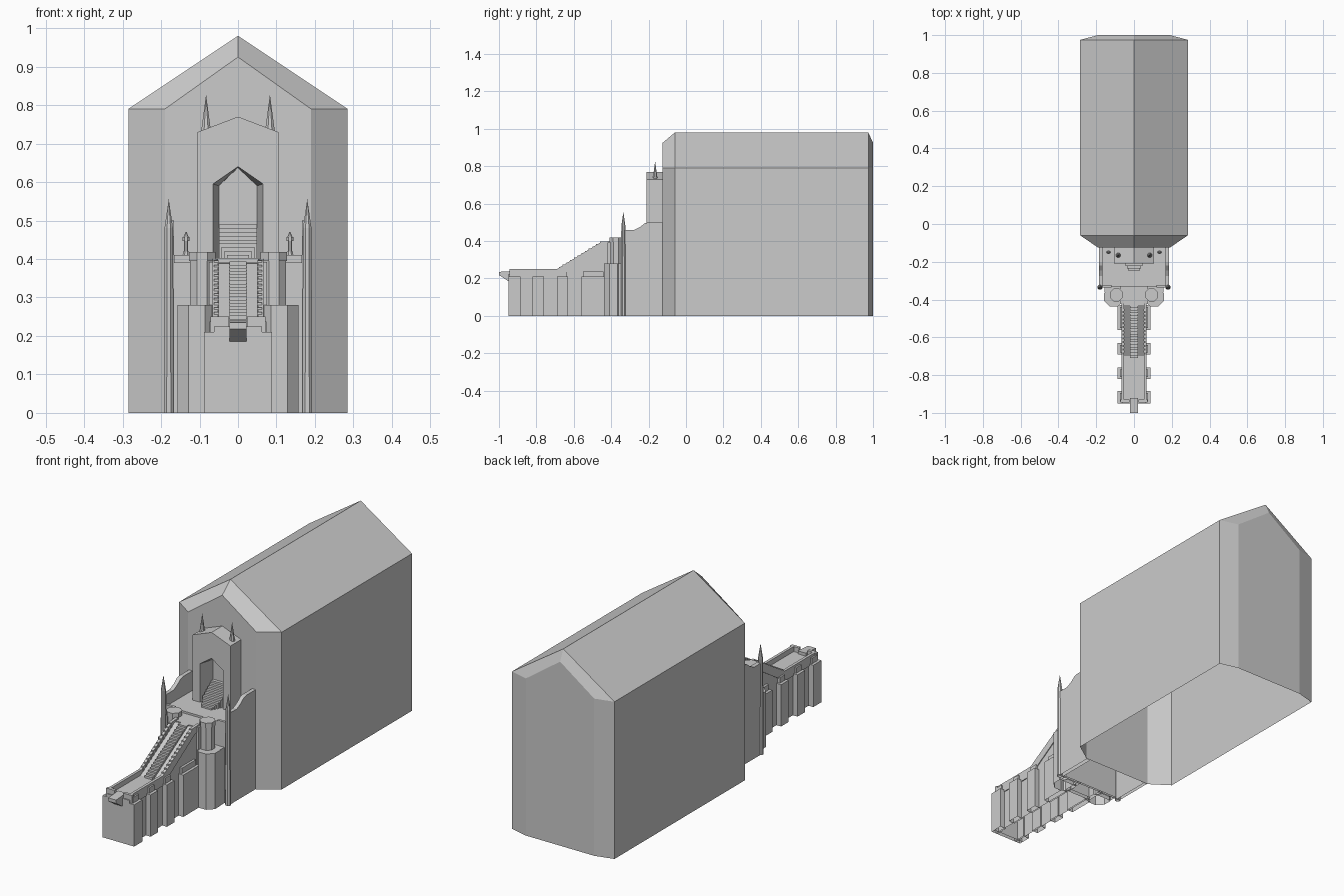
import bpy, bmesh, math
from mathutils import Matrix

cube = bpy.data.objects.get("Cube")
if cube:
    bpy.data.objects.remove(cube, do_unlink=True)

stone = bpy.data.materials.new("grey stone")
stone.use_nodes = True
GREY = (0.6, 0.6, 0.6, 1)
stone.diffuse_color = GREY
stone.node_tree.nodes["Principled BSDF"].inputs["Base Color"].default_value = GREY


def finish(name, bm):
    """Drop faces resting on the ground, fix normals and link the object."""
    ground = [f for f in bm.faces if all(v.co.z < 0.001 for v in f.verts)]
    bmesh.ops.delete(bm, geom=ground, context='FACES')
    bmesh.ops.recalc_face_normals(bm, faces=bm.faces[:])
    mesh = bpy.data.meshes.new(name)
    bm.to_mesh(mesh)
    bm.free()
    mesh.materials.append(stone)
    ob = bpy.data.objects.new(name, mesh)
    bpy.context.collection.objects.link(ob)
    return ob


def loft(name, loops, closed=True, caps=True):
    bm = bmesh.new()
    rings = [[bm.verts.new(p) for p in loop] for loop in loops]
    n = len(rings[0])
    for a, b in zip(rings, rings[1:]):
        for i in range(n if closed else n - 1):
            j = (i + 1) % n
            bm.faces.new((a[i], a[j], b[j], b[i]))
    if caps:
        bm.faces.new(rings[0])
        bm.faces.new(rings[-1])
    return finish(name, bm)


def along_x(name, yz, x0, x1):
    return loft(name, [[(x, y, z) for y, z in yz] for x in (x0, x1)])


def along_y(name, xz, y0, y1):
    return loft(name, [[(x, y, z) for x, z in xz] for y in (y0, y1)])


def box(name, x0, x1, y0, y1, z0, z1):
    return along_x(name, [(y0, z0), (y1, z0), (y1, z1), (y0, z1)], x0, x1)


def column(name, x, y, z0, z1, r0, r1, sides=8):
    bm = bmesh.new()
    bmesh.ops.create_cone(
        bm, cap_ends=True, segments=sides, radius1=r0, radius2=r1, depth=z1 - z0,
        matrix=Matrix.Translation((x, y, (z0 + z1) / 2)) @ Matrix.Rotation(math.pi / sides, 4, 'Z'))
    return finish(name, bm)


def mirrored(half):
    """Right-hand outline points followed by their mirror image."""
    return half + [(-x, z) for x, z in reversed(half) if x > 0]


# Great hall: gabled shell with chamfered ends, open underneath
wide = mirrored([(0.285, 0), (0.285, 0.79), (0, 0.98)])
narrow = mirrored([(0.19, 0), (0.19, 0.79), (0, 0.925)])
ends = [(narrow, -0.125), (wide, -0.06), (wide, 0.975), (narrow, 1.0)]
loft("great_hall", [[(x, y, z) for x, z in outline] for outline, y in ends],
     closed=False, caps=False)
front = mirrored([(0.165, 0), (0.19, 0), (0.19, 0.79), (0, 0.925)])
front += [(-0.165, 0.4), (0.165, 0.4)]
for name, outline, y in (("hall_front_wall", front, -0.125), ("hall_back_wall", narrow, 1.0)):
    loft(name, [[(x, y, z) for x, z in outline]], caps=False).data
    bm = bmesh.new()
    bm.faces.new([bm.verts.new((x, y, z)) for x, z in outline])
    bpy.data.objects.remove(bpy.data.objects[name], do_unlink=True)
    finish(name, bm)

# Gatehouse with a pointed, splayed portal
arch = mirrored([(0.065, 0.4), (0.065, 0.595), (0, 0.64)])
inner_arch = mirrored([(0.05, 0.4), (0.05, 0.59), (0, 0.637)])
gable = mirrored([(0.105, 0.4), (0.105, 0.73), (0, 0.77)])
along_y("gatehouse", gable + arch[::-1], -0.21, -0.125)
loft("portal_jamb", [[(x, -0.21, z) for x, z in arch],
                     [(x, -0.127, z) for x, z in inner_arch]], closed=False, caps=False)

# Portal steps, widening as they rise
for i in range(9):
    w = min(0.05, 0.028 + 0.008 * i)
    y = -0.25 + 0.0135 * i
    box("portal_step", -w, w, y, -0.126, 0.39, 0.41 + 0.01 * i)

# Terrace in front of the hall
box("terrace", -0.17, 0.17, -0.33, -0.125, 0, 0.402)
box("terrace_front", -0.075, 0.075, -0.42, -0.32, 0, 0.392)

# Bridge body with a sloped ramp
along_x("bridge", [(-0.95, 0), (-0.95, 0.225), (-0.7, 0.225), (-0.43, 0.388),
                   (-0.4, 0.388), (-0.4, 0)], -0.062, 0.062)
box("bridge_front", -0.085, 0.085, -0.95, -0.93, 0, 0.21)

# Central stair laid on the ramp
STEPS = 20
run, rise = 0.28 / STEPS, 0.165 / STEPS
stair = []
for i in range(STEPS):
    y, z = -0.71 + run * i, 0.228 + rise * i
    stair += [(y, z), (y, z + rise)]
stair += [(-0.42, 0.393), (-0.42, 0.36), (-0.69, 0.2), (-0.71, 0.2)]
along_x("bridge_stair", stair, -0.022, 0.022)

# Tapering plank at the bridge head
along_x("bridge_plank", [(-1.0, 0.235), (-0.92, 0.24), (-0.92, 0.185), (-0.95, 0.185),
                         (-1.0, 0.218)], -0.022, 0.022)

buttresses = [(-0.95, -0.885), (-0.82, -0.76), (-0.69, -0.63), (-0.56, -0.43)]
parapet = [(-0.94, 0.2), (-0.94, 0.25), (-0.69, 0.25), (-0.45, 0.397), (-0.4, 0.4),
           (-0.4, 0.37), (-0.44, 0.36), (-0.69, 0.2)]
wing = [(-0.33, 0), (-0.33, 0.46), (-0.275, 0.46), (-0.245, 0.475), (-0.22, 0.495),
        (-0.2, 0.5), (-0.125, 0.5), (-0.125, 0)]

for side, s in (("left", 1), ("right", -1)):
    # Bridge edges
    along_x(side + "_parapet", parapet, s * 0.052, s * 0.066)
    box(side + "_bridge_head", s * 0.024, s * 0.072, -0.945, -0.93, 0.2, 0.25)
    for y0, y1 in buttresses:
        box(side + "_buttress", s * 0.055, s * 0.088, y0, y1, 0, 0.21)
        box(side + "_buttress_top", s * 0.055, s * 0.074, y0 + 0.01, y1 - 0.01, 0.2, 0.238)
    for i in range(12):
        y, z = -0.68 + 0.02 * i, 0.256 + 0.0122 * i
        box(side + "_merlon", s * 0.05, s * 0.063, y, y + 0.01, z - 0.02, z + 0.006)

    # Stepped octagonal tower beside the stair head
    column(side + "_tower_base", s * 0.107, -0.387, 0, 0.28, 0.055, 0.055)
    column(side + "_tower", s * 0.093, -0.375, 0.27, 0.41, 0.034, 0.034)
    column(side + "_tower_cap", s * 0.093, -0.375, 0.395, 0.418, 0.037, 0.037)
    box(side + "_tower_link", s * 0.06, s * 0.155, -0.36, -0.32, 0, 0.28)

    # Wing wall with a sweeping top, and its corner spire
    along_x(side + "_wing_wall", wing, s * 0.166, s * 0.186)
    column(side + "_corner_shaft", s * 0.18, -0.335, 0, 0.48, 0.014, 0.012)
    column(side + "_corner_spire", s * 0.18, -0.335, 0.48, 0.556, 0.012, 0)

    # Low terrace rail
    box(side + "_terrace_rail", s * 0.12, s * 0.166, -0.335, -0.322, 0.39, 0.41)

    # Lamp posts
    column(side + "_lamp_foot", s * 0.135, -0.15, 0.4, 0.42, 0.011, 0.008)
    column(side + "_lamp_post", s * 0.135, -0.15, 0.42, 0.45, 0.006, 0.006)
    column(side + "_lamp_head", s * 0.135, -0.15, 0.447, 0.457, 0.01, 0.01)
    column(side + "_lamp_tip", s * 0.135, -0.15, 0.457, 0.47, 0.007, 0.002)

    # Gatehouse spires
    column(side + "_gate_spire", s * 0.083, -0.165, 0.73, 0.828, 0.014, 0)
